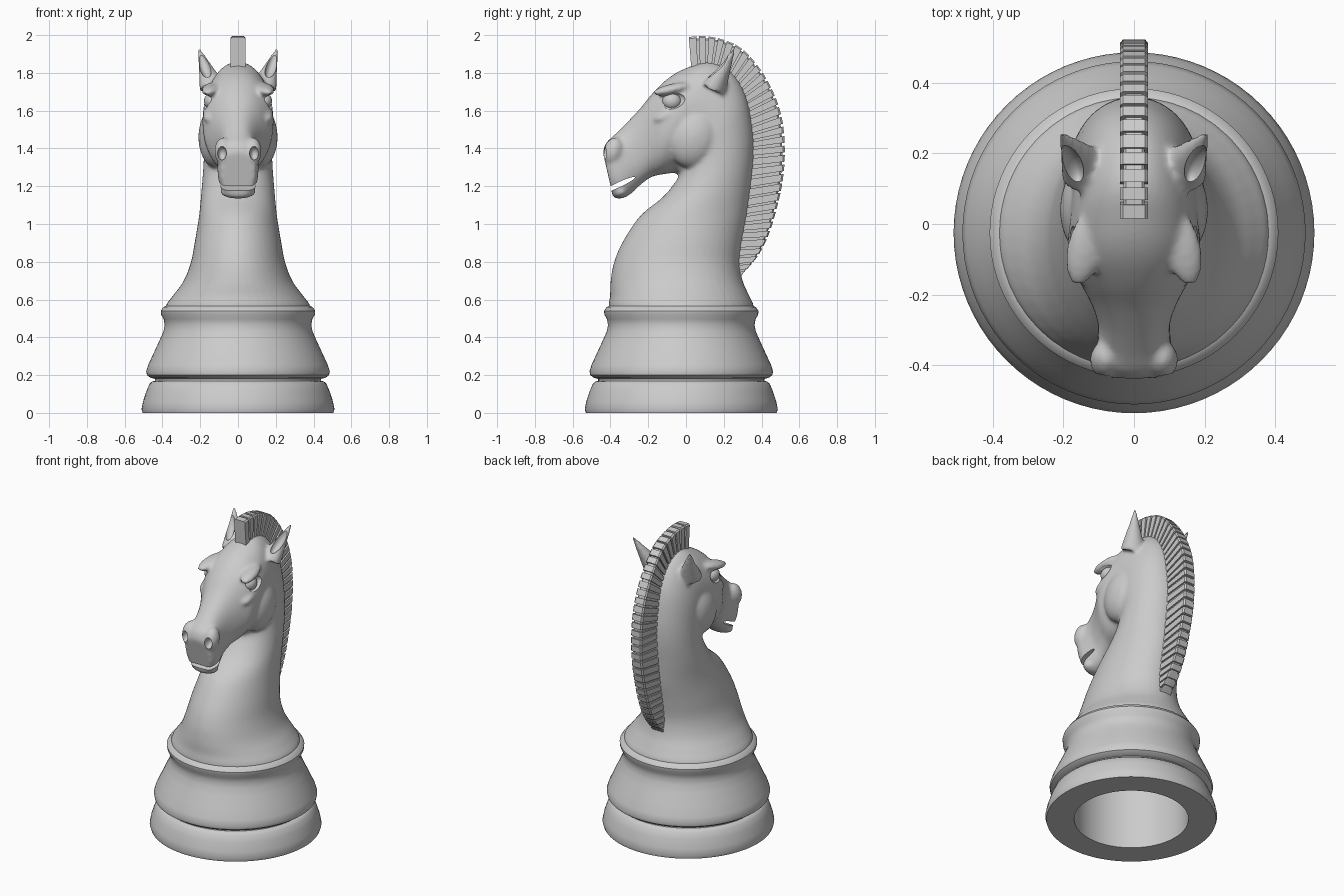
import bpy, bmesh, math
from mathutils import Vector, Matrix, Euler

if "Cube" in bpy.data.objects:
    bpy.data.objects.remove(bpy.data.objects["Cube"])


def finish(name, bm, angle=35):
    bmesh.ops.recalc_face_normals(bm, faces=bm.faces)
    me = bpy.data.meshes.new(name)
    bm.to_mesh(me)
    bm.free()
    ob = bpy.data.objects.new(name, me)
    bpy.context.collection.objects.link(ob)
    smooth(ob, angle)
    return ob


def smooth(ob, angle):
    bpy.ops.object.select_all(action='DESELECT')
    bpy.context.view_layer.objects.active = ob
    ob.select_set(True)
    bpy.ops.object.shade_smooth_by_angle(angle=math.radians(angle))


def spline(rows, t):
    """Catmull-Rom through rows of numbers, t in 0..len-1."""
    n = len(rows) - 1
    i = min(int(t), n - 1)
    f = t - i
    quad = zip(rows[max(i - 1, 0)], rows[i], rows[i + 1], rows[min(i + 2, n)])
    return [b + .5 * f * (c - a + f * (2*a - 5*b + 4*c - d + f * (3*(b - c) + d - a)))
            for a, b, c, d in quad]


def ball(bm, loc, radii, rot=(0, 0, 0), mirror=True):
    """Ellipsoid, with a copy on the other side when mirrored."""
    for s in ((1, -1) if mirror else (1,)):
        r = Euler((math.radians(rot[0]), s * math.radians(rot[1]), s * math.radians(rot[2])))
        m = Matrix.LocRotScale(Vector((s * loc[0], loc[1], loc[2])), r, Vector(radii))
        bmesh.ops.create_uvsphere(bm, u_segments=24, v_segments=16, radius=1, matrix=m)


def spike(bm, a, b, radius, flat):
    """Mirrored cone from a to b."""
    for s in (1, -1):
        p, q = Vector((s * a[0], *a[1:])), Vector((s * b[0], *b[1:]))
        d = q - p
        m = (Matrix.Translation((p + q) / 2) @ d.to_track_quat('Z', 'Y').to_matrix().to_4x4()
             @ Matrix.Diagonal((1, flat, 1, 1)))
        bmesh.ops.create_cone(bm, cap_ends=True, segments=24, radius1=radius,
                              radius2=.006, depth=d.length, matrix=m)


# Turned base with hollow underside
profile = [(0, .45), (.34, .45), (.34, 0), (.505, 0), (.511, .02), (.503, .06), (.485, .115),
           (.468, .155), (.455, .166), (.44, .17), (.44, .18), (.463, .186), (.482, .2),
           (.486, .22), (.475, .255), (.445, .32), (.415, .385), (.395, .43), (.388, .465),
           (.393, .495), (.407, .52), (.409, .54), (.395, .56), (.375, .57), (0, .572)]
bm = bmesh.new()
vs = [bm.verts.new((r, 0, z)) for r, z in profile]
es = [bm.edges.new(p) for p in zip(vs, vs[1:])]
bmesh.ops.spin(bm, geom=vs + es, cent=(0, 0, 0), axis=(0, 0, 1), angle=math.tau, steps=80)
bmesh.ops.remove_doubles(bm, verts=bm.verts, dist=1e-4)
bmesh.ops.translate(bm, verts=bm.verts, vec=(0, -.025, 0))
finish("turned_base", bm, 40)

# Neck and head: sections as back/top (y, z), front/bottom (y, z), half width
sections = [
    (.345, .49, -.395, .49, .37), (.36, .56, -.41, .56, .385), (.335, .62, -.402, .62, .345),
    (.30, .70, -.40, .69, .29), (.285, .80, -.383, .79, .25), (.30, .92, -.338, .90, .228),
    (.325, 1.05, -.245, 1.04, .206), (.345, 1.20, -.125, 1.14, .194),
    (.36, 1.35, -.065, 1.21, .185), (.355, 1.50, -.04, 1.25, .18),
    (.32, 1.68, -.04, 1.265, .178), (.24, 1.81, -.06, 1.27, .175),
    (.12, 1.86, -.085, 1.268, .18), (0, 1.825, -.11, 1.265, .188),
    (-.09, 1.775, -.14, 1.26, .18), (-.17, 1.70, -.18, 1.25, .148),
    (-.24, 1.615, -.215, 1.228, .12), (-.31, 1.54, -.25, 1.20, .102),
    (-.37, 1.48, -.285, 1.165, .104), (-.422, 1.43, -.33, 1.142, .108),
    (-.44, 1.38, -.39, 1.16, .088)]
bm = bmesh.new()
rings, n, sub = [], 48, 4
for k in range((len(sections) - 1) * sub + 1):
    ty, tz, by, bz, w = spline(sections, k / sub)
    top, bot = Vector((0, ty, tz)), Vector((0, by, bz))
    mid, half = (top + bot) / 2, (top - bot) / 2
    e = 1 - .22 * max(0, k / sub - 12) / 8
    ring = []
    for j in range(n):
        c, s = math.cos(j * math.tau / n), math.sin(j * math.tau / n)
        c, s = (math.copysign(abs(v) ** e, v) for v in (c, s))
        ring.append(bm.verts.new(mid + half * c + Vector((w * s, 0, 0))))
    rings.append(ring)
for a, b in zip(rings, rings[1:]):
    for j in range(n):
        bm.faces.new((a[j], a[(j + 1) % n], b[(j + 1) % n], b[j]))
bm.faces.new(rings[0])
bm.faces.new(rings[-1])
bmesh.ops.recalc_face_normals(bm, faces=bm.faces)
# Cheeks, brows, nostril rims, lower lip, ears
ball(bm, (.115, .04, 1.46), (.095, .14, .165), (-15, 0, 0))
ball(bm, (.14, -.07, 1.715), (.05, .11, .028), (12, 0, 12))
ball(bm, (.135, -.08, 1.59), (.05, .10, .03), (25, 0, 12))
ball(bm, (.078, -.385, 1.385), (.047, .052, .075), (-15, 0, 0))
ball(bm, (0, -.345, 1.17), (.095, .05, .035), (15, 0, 0), False)
spike(bm, (.135, .15, 1.72), (.207, .258, 1.93), .075, .8)
body = finish("horse_head_and_neck", bm)

# Cutters: eye sockets, nostrils, mouth slit, ear hollows
bm = bmesh.new()
ball(bm, (.195, -.08, 1.65), (.05, .08, .045), (15, 0, 15))
ball(bm, (.085, -.432, 1.375), (.024, .04, .036), (-15, 0, 0))
ball(bm, (0, -.355, 1.208), (.25, .10, .014), (25, 0, 0), False)
ball(bm, (.182, .165, 1.85), (.032, .045, .09), (-27, 18, 0))
cutter = finish("carving_cutter", bm)
cutter.hide_render = True

mod = body.modifiers.new("fuse", 'REMESH')
mod.mode, mod.voxel_size = 'VOXEL', .011
mod = body.modifiers.new("blend", 'SMOOTH')
mod.factor, mod.iterations = .5, 6
mod = body.modifiers.new("carve", 'BOOLEAN')
mod.operation, mod.object, mod.solver = 'DIFFERENCE', cutter, 'EXACT'
bpy.context.view_layer.objects.active = body
for name in ("fuse", "blend", "carve"):
    bpy.ops.object.modifier_apply(modifier=name)
bpy.data.objects.remove(cutter)
smooth(body, 40)

# Eyes
bm = bmesh.new()
ball(bm, (.138, -.075, 1.65), (.042, .05, .045))
finish("eyes", bm)

# Mane: alternating full and recessed blocks; outer (y, z), inner (y, z)
crest = [(.015, 1.99, .03, 1.80), (.10, 1.995, .10, 1.83), (.20, 1.975, .16, 1.82),
         (.30, 1.925, .22, 1.78), (.40, 1.81, .28, 1.70), (.47, 1.68, .315, 1.60),
         (.51, 1.55, .33, 1.49), (.523, 1.40, .335, 1.38), (.515, 1.25, .325, 1.22),
         (.485, 1.10, .305, 1.07), (.44, .95, .285, .94), (.38, .83, .27, .82),
         (.29, .725, .262, .715)]
fine = [spline(crest, i / 30) for i in range((len(crest) - 1) * 30 + 1)]
length = [0]
for a, b in zip(fine, fine[1:]):
    length.append(length[-1] + math.dist(a[:2], b[:2]))


def at(fraction):
    return next(p for p, l in zip(fine, length) if l >= fraction * length[-1] - 1e-6)


bm = bmesh.new()
teeth = 32
for i in range(2 * teeth - 1):
    full = i % 2 == 0
    start = (i // 2 + (0 if full else .72)) / (teeth - .28)
    stop = (i // 2 + (.72 if full else 1)) / (teeth - .28)
    w, reach = (.039, 1) if full else (.03, .93)
    verts = []
    for oy, oz, iy, iz in (at(start), at(stop)):
        o, p = Vector((0, oy, oz)), Vector((0, iy, iz))
        for x, f in ((-w, 0), (-w, reach - .05), (-w + .008, reach),
                     (w - .008, reach), (w, reach - .05), (w, 0)):
            verts.append(bm.verts.new(p.lerp(o, f) + Vector((x, 0, 0))))
    a, b = verts[:6], verts[6:]
    bm.faces.new(a)
    bm.faces.new(b[::-1])
    for j in range(6):
        bm.faces.new((a[j], b[j], b[(j + 1) % 6], a[(j + 1) % 6]))
finish("mane", bm, 20)
